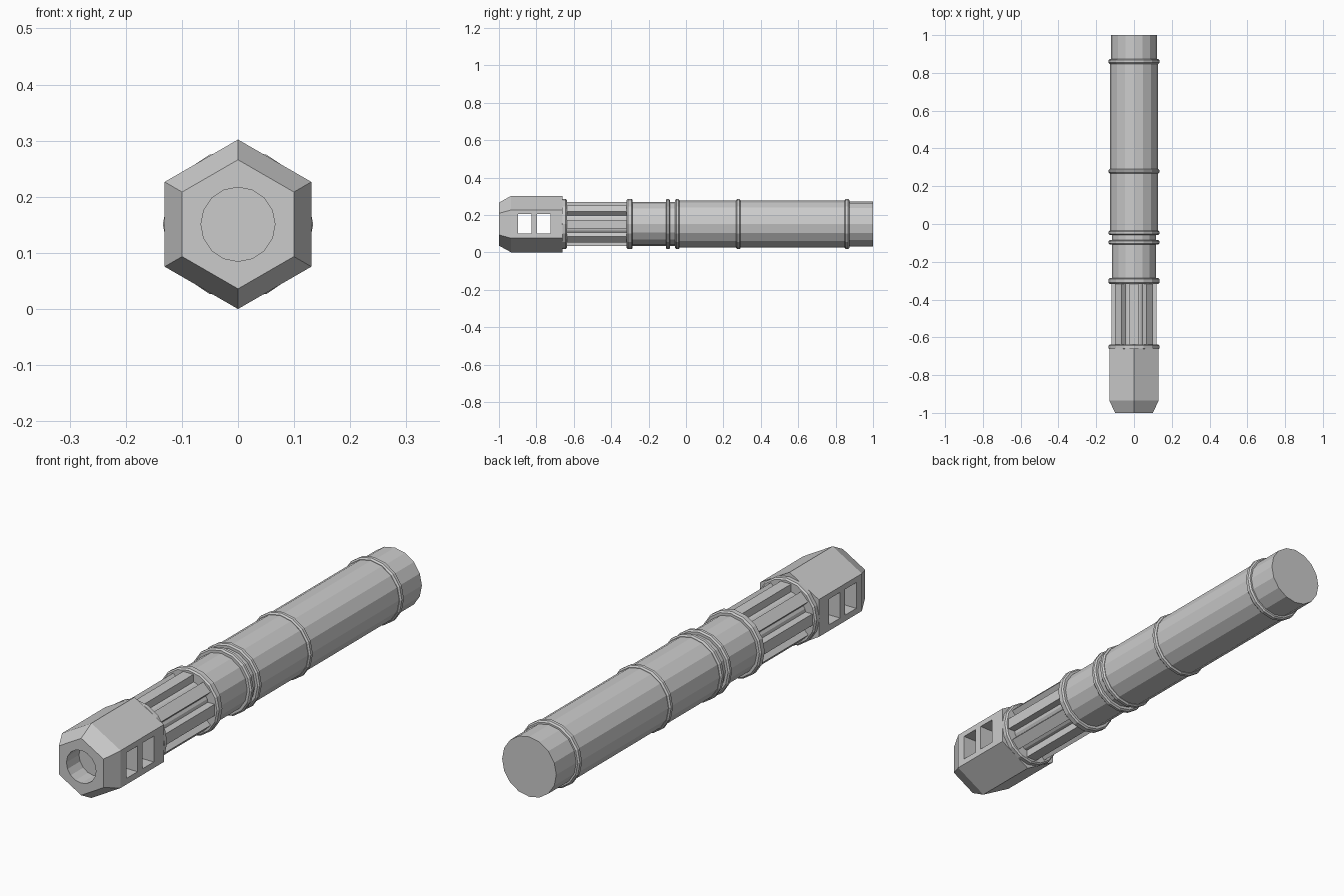
import bpy, bmesh
from math import cos, sin, pi
from mathutils import Matrix

if "Cube" in bpy.data.objects:
    bpy.data.objects.remove(bpy.data.objects["Cube"])

CZ = 0.151  # height of the long axis


def finish(name, bm):
    bmesh.ops.recalc_face_normals(bm, faces=bm.faces)
    mesh = bpy.data.meshes.new(name)
    bm.to_mesh(mesh)
    bm.free()
    obj = bpy.data.objects.new(name, mesh)
    bpy.context.collection.objects.link(obj)
    return obj


def lathe(name, profile, sides=16, start=0.0):
    """Closed faceted solid along y from (y, radius) pairs."""
    bm = bmesh.new()
    rings = []
    for y, r in profile:
        angles = [start + 2 * pi * i / sides for i in range(sides)]
        rings.append([bm.verts.new((r * cos(a), y, CZ + r * sin(a))) for a in angles])
    for a, b in zip(rings, rings[1:]):
        for i in range(sides):
            j = (i + 1) % sides
            bm.faces.new((a[i], a[j], b[j], b[i]))
    bm.faces.new(rings[0])
    bm.faces.new(rings[-1])
    return finish(name, bm)


def box(name, size, matrix):
    bm = bmesh.new()
    bmesh.ops.create_cube(bm, size=1, matrix=matrix @ Matrix.Diagonal((*size, 1)))
    return finish(name, bm)


def cut(target, cutter):
    mod = target.modifiers.new(cutter.name, 'BOOLEAN')
    mod.operation = 'DIFFERENCE'
    mod.solver = 'EXACT'
    mod.object = cutter
    cutter.hide_render = True
    cutter.hide_set(True)


def band(name, y0, y1, r=0.134, c=0.006):
    lathe(name, [(y0, r - c), (y0 + c, r), (y1 - c, r), (y1, r - c)])


# Hexagonal head with tapered nose, blind bore and two side windows
head = lathe("hex_head", [(-1, 0.115), (-0.935, 0.151), (-0.66, 0.151)], 6, pi / 2)
cut(head, lathe("bore_cutter", [(-1.05, 0.066), (-0.92, 0.066)], 16))
for i, y in enumerate((-0.863, -0.76)):
    cut(head, box(f"window_cutter_{i}", (0.4, 0.072, 0.104),
                  Matrix.Translation((0, y, CZ + 0.001))))

# Fluted grip: inner core surrounded by eight long bars
lathe("grip_core", [(-0.66, 0.092), (-0.29, 0.092)])
for i in range(8):
    turn = Matrix.Translation((0, -0.475, CZ)) @ Matrix.Rotation(i * pi / 4, 4, 'Y')
    box(f"grip_bar_{i}", (0.036, 0.36, 0.046), turn @ Matrix.Translation((0.1, 0, 0)) )

# Neck, main tube and end cap
lathe("neck", [(-0.29, 0.117), (-0.04, 0.117)])
lathe("main_tube", [(-0.045, 0.126), (0.86, 0.126)])
lathe("end_cap", [(0.85, 0.121), (1, 0.121)])

# Raised bands
for name, y0, y1 in (("head_band", -0.665, -0.637), ("grip_band", -0.317, -0.285),
                     ("neck_band_front", -0.108, -0.085), ("neck_band_rear", -0.058, -0.034),
                     ("tube_band", 0.268, 0.292), ("end_band", 0.848, 0.873)):
    band(name, y0, y1)
